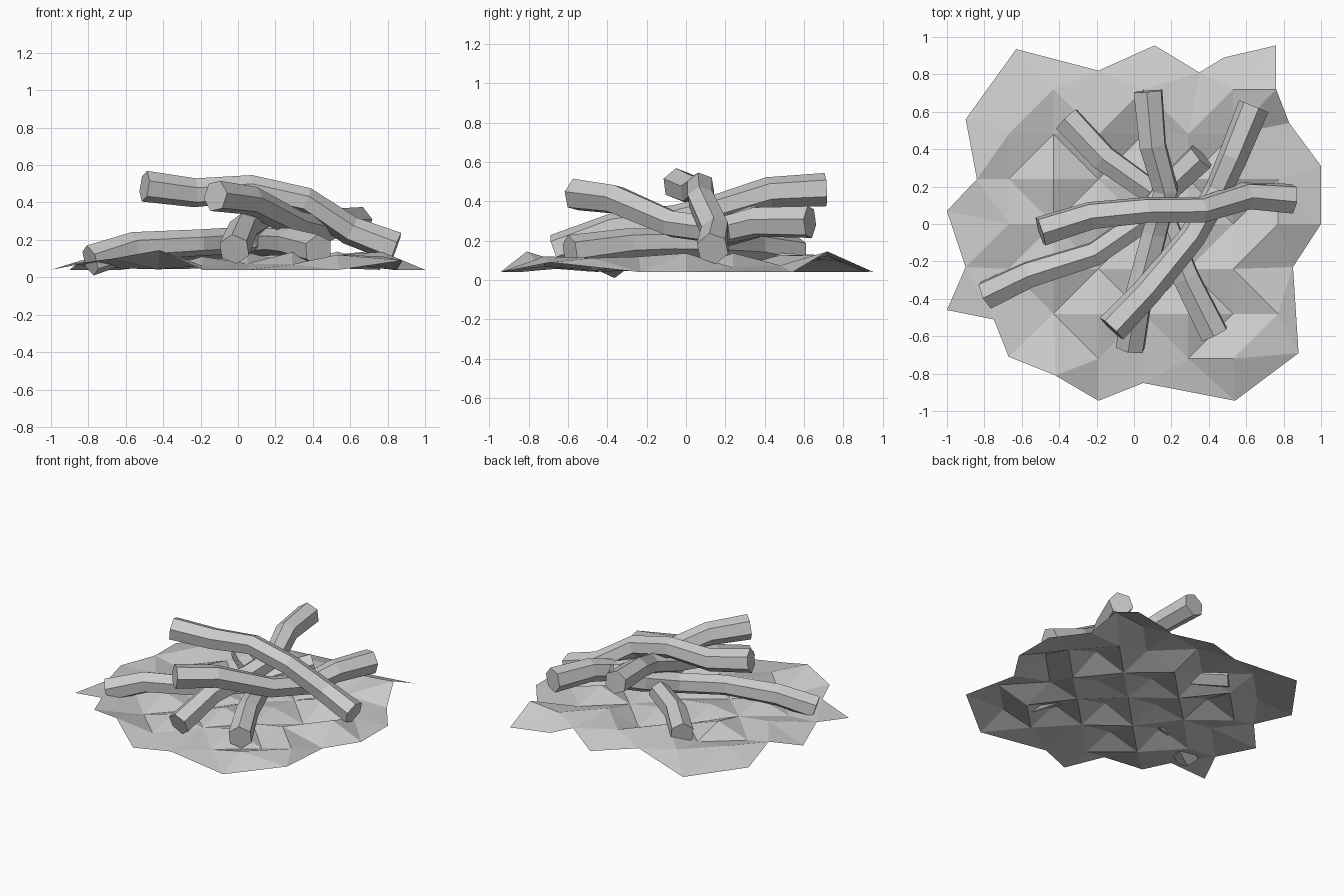
import bpy, bmesh, math, random
from mathutils import Vector
from mathutils.geometry import delaunay_2d_cdt

if "Cube" in bpy.data.objects:
    bpy.data.objects.remove(bpy.data.objects["Cube"])

random.seed(4)


def make_object(name, bm):
    bmesh.ops.recalc_face_normals(bm, faces=bm.faces)
    mesh = bpy.data.meshes.new(name)
    bm.to_mesh(mesh)
    bm.free()
    obj = bpy.data.objects.new(name, mesh)
    bpy.context.collection.objects.link(obj)
    return obj


def make_log(name, path, r_end, r_mid, spin):
    """Crooked six-sided log swept along a path of points."""
    pts = [Vector(p) for p in path]
    last = len(pts) - 1
    bm = bmesh.new()
    rings = []
    for i, p in enumerate(pts):
        tangent = (pts[min(i + 1, last)] - pts[max(i - 1, 0)]).normalized()
        side = tangent.cross(Vector((0, 0, 1))).normalized()
        up = side.cross(tangent)
        r = r_mid + (r_end - r_mid) * abs(2 * i / last - 1)
        ring = []
        for k in range(6):
            a = math.radians(60 * k + spin)
            ring.append(bm.verts.new(p + r * (math.cos(a) * side + math.sin(a) * up)))
        rings.append(ring)
    for r0, r1 in zip(rings, rings[1:]):
        for k in range(6):
            j = (k + 1) % 6
            bm.faces.new((r0[k], r0[j], r1[j], r1[k]))
    bm.faces.new(rings[0])
    bm.faces.new(rings[-1])
    return make_object(name, bm)


# Ash bed: thin jagged sheet of small peaks on a 0.24 grid
outline = [
    (-0.63, 0.935, .04), (-0.19, 0.82, .09), (0.11, 0.955, .04), (0.35, 0.81, .09),
    (0.48, 0.89, .05), (0.76, 0.955, .04), (0.76, 0.72, .145), (0.83, 0.54, .04),
    (1.0, 0.31, .04), (1.0, 0.0, .04), (0.85, -0.23, .04), (0.88, -0.69, .09),
    (0.54, -0.945, .04), (0.05, -0.85, .04), (-0.19, -0.945, .04), (-0.42, -0.81, .145),
    (-0.67, -0.71, .10), (-0.75, -0.51, .09), (-1.0, -0.46, .04), (-0.90, -0.23, .07),
    (-1.0, 0.07, .04), (-0.84, 0.24, .09), (-0.90, 0.56, .04)]
points = [Vector(p) for p in outline]
n = len(points)
grid = {}
for i in range(-3, 4):
    for j in range(-3, 4):
        p = Vector((0.05 + 0.24 * i, 0.24 * j, 0))
        corner = abs(i) == 3 and abs(j) == 3
        if not corner and all((p.xy - q.xy).length > 0.15 for q in points[:n]):
            p.z = (0.12 if (i + j) % 2 else 0.06) + random.uniform(-0.02, 0.02)
            grid[i, j] = len(points)
            points.append(p)
# valleys run diagonally so that each peak becomes a four-sided pyramid
creases = [(a, grid[i + 1, j + d]) for (i, j), a in grid.items() for d in (-1, 1)
           if (i + j) % 2 == 0 and (i + 1, j + d) in grid]

verts, _, faces, orig, _, _ = delaunay_2d_cdt(
    [p.xy for p in points], creases, [list(range(n))], 1, 1e-5)
bm = bmesh.new()
bv = [bm.verts.new((v.x, v.y, points[o[0]].z if o else 0.08)) for v, o in zip(verts, orig)]
for f in faces:
    bm.faces.new([bv[k] for k in f])
bmesh.ops.delete(bm, geom=[v for v in bm.verts if not v.link_faces], context='VERTS')
ash = make_object("ash_bed", bm)
if sum(p.normal.z for p in ash.data.polygons) < 0:
    ash.data.flip_normals()

# Crossed logs, top of the pile first
make_log("top_log", [(-.50, -.04, .487), (-.23, .045, .452), (.07, .075, .475),
                     (.36, .075, .41), (.60, .15, .25), (.845, .135, .16)], .084, .07, 20)
make_log("leaning_log", [(-.12, -.56, .435), (.07, -.36, .41), (.31, -.07, .285),
                         (.45, .18, .25), (.53, .36, .295), (.64, .63, .295)], .086, .07, 10)
make_log("tilted_log", [(-.02, -.66, .15), (.03, -.36, .265), (.11, -.05, .31),
                        (.17, .18, .37), (.10, .42, .445), (.075, .71, .46)], .085, .07, 35)
make_log("left_log", [(-.79, -.38, .09), (-.56, -.27, .165), (-.21, -.16, .185),
                      (.05, .02, .20), (.20, .21, .25), (.36, .36, .30)], .084, .068, 25)
make_log("low_log", [(-.36, .56, .14), (-.16, .35, .175), (.11, .16, .185),
                     (.20, -.08, .19), (.28, -.29, .185), (.43, -.59, .145)], .084, .07, 25)
